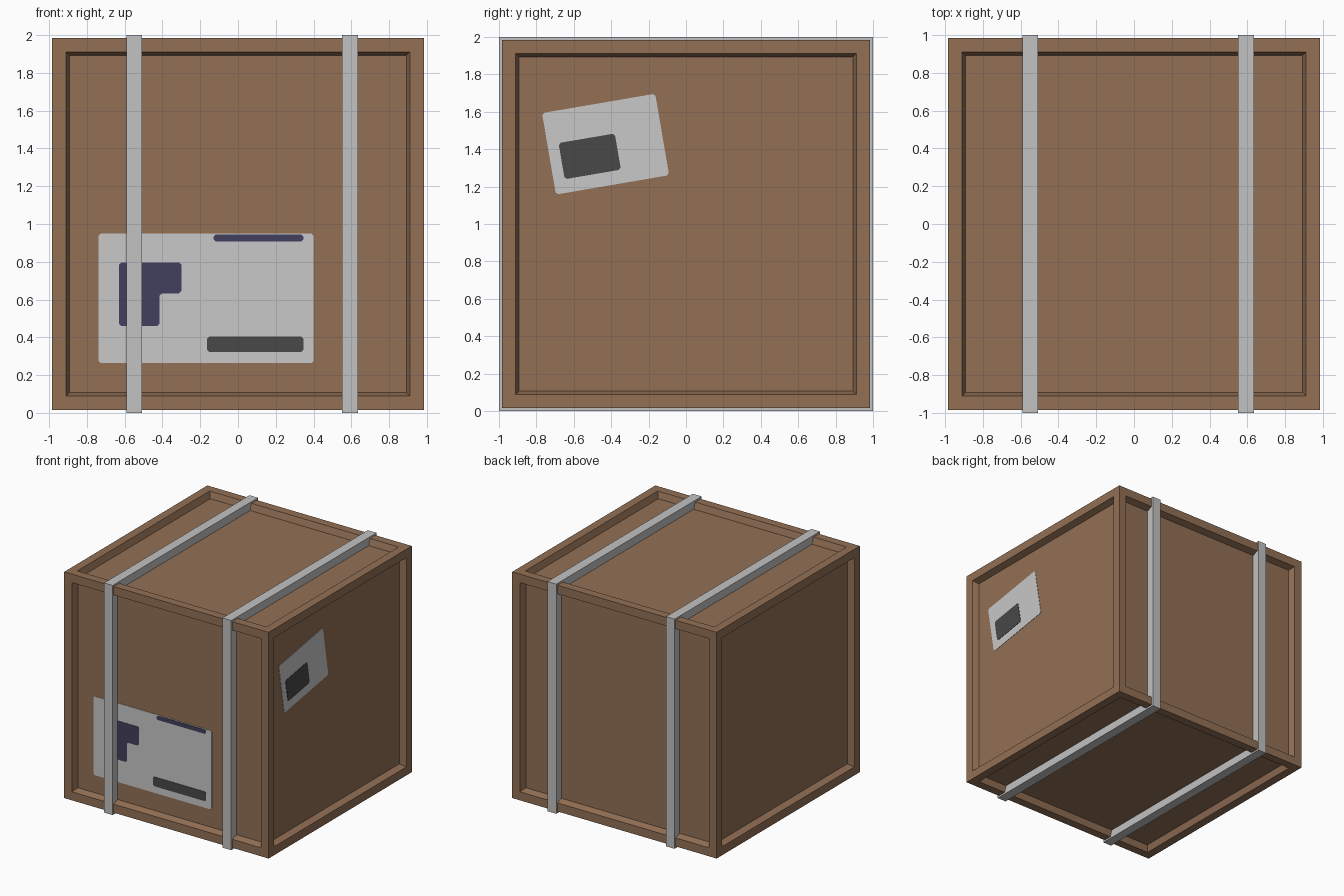
import bpy, bmesh, math
from mathutils import Vector, Matrix

if "Cube" in bpy.data.objects:
    bpy.data.objects.remove(bpy.data.objects["Cube"])


def material(name, rgb):
    m = bpy.data.materials.new(name)
    m.diffuse_color = (*rgb, 1)
    m.use_nodes = True
    m.node_tree.nodes["Principled BSDF"].inputs["Base Color"].default_value = m.diffuse_color
    return m


WOOD = material("brown wood", (0.29, 0.16, 0.09))
STRAP = material("grey strap", (0.54, 0.54, 0.54))
PAPER = material("pale label", (0.58, 0.58, 0.58))
INK = material("dark print", (0.065, 0.065, 0.065))
BLUE = material("navy print", (0.054, 0.051, 0.114))

HALF, PANEL = 0.985, 0.93     # frame surface and recessed panel surface


def finish(bm, name, mat):
    bmesh.ops.recalc_face_normals(bm, faces=bm.faces)
    mesh = bpy.data.meshes.new(name)
    bm.to_mesh(mesh)
    bm.free()
    mesh.materials.append(mat)
    ob = bpy.data.objects.new(name, mesh)
    bpy.context.collection.objects.link(ob)
    return ob


# Crate body: cube with a recessed, bevelled panel on every side
bm = bmesh.new()
bmesh.ops.create_cube(bm, size=2 * HALF, matrix=Matrix.Translation((0, 0, 1)))
sides = bm.faces[:]
bmesh.ops.inset_individual(bm, faces=sides, thickness=0.105)
bmesh.ops.inset_individual(bm, faces=sides, thickness=0.027, depth=PANEL - HALF)
finish(bm, "crate_body", WOOD)


# Straps: square rings around the crate, reaching down to the panels
def strap(name, x0, x1):
    bm = bmesh.new()
    corners = [(-1, -1), (1, -1), (1, 1), (-1, 1)]
    ring = [[bm.verts.new((x, r * a, 1 + r * b)) for a, b in corners]
            for x, r in ((x0, 1), (x1, 1), (x1, PANEL), (x0, PANEL))]
    for k in range(4):
        a, b = ring[k], ring[(k + 1) % 4]
        for i in range(4):
            j = (i + 1) % 4
            bm.faces.new((a[i], a[j], b[j], b[i]))
    finish(bm, name, STRAP)


strap("left_strap", -0.59, -0.508)
strap("right_strap", 0.55, 0.635)


# Label plates: thin prisms with clipped corners lying on a panel
def clip(points, c=0.012):
    out = []
    for i, p in enumerate(points):
        p = Vector(p)
        for q in (points[i - 1], points[(i + 1) % len(points)]):
            out.append(p + (Vector(q) - p).normalized() * c)
    return out


def rect(u0, u1, v0, v1):
    return [(u0, v0), (u1, v0), (u1, v1), (u0, v1)]


def front(u, v, d):
    return (u, -d, v)


def right(u, v, d):
    # tilted label frame on the right side
    a = math.radians(9.7)
    return (d, -0.43 + u * math.cos(a) - v * math.sin(a),
            1.427 + u * math.sin(a) + v * math.cos(a))


def plate(name, points, place, thick, mat):
    bm = bmesh.new()
    pts = clip(points)
    lo, hi = [[bm.verts.new(place(p.x, p.y, d)) for p in pts]
              for d in (PANEL, PANEL + thick)]
    bm.faces.new(lo)
    bm.faces.new(hi)
    for i in range(len(pts)):
        bm.faces.new((lo[i - 1], lo[i], hi[i], hi[i - 1]))
    finish(bm, name, mat)


# Front label and its printed blocks
plate("front_label", rect(-0.738, 0.4, 0.263, 0.95), front, 0.003, PAPER)
plate("front_label_corner_block",
      [(-0.63, 0.46), (-0.415, 0.46), (-0.415, 0.633), (-0.3, 0.633),
       (-0.3, 0.797), (-0.63, 0.797)], front, 0.006, BLUE)
plate("front_label_top_bar", rect(-0.13, 0.347, 0.908, 0.944), front, 0.006, BLUE)
plate("front_label_bottom_bar", rect(-0.165, 0.347, 0.322, 0.404), front, 0.006, INK)

# Tilted side label
plate("side_label", rect(-0.307, 0.307, -0.221, 0.221), right, 0.003, PAPER)
plate("side_label_block", rect(-0.247, 0.058, -0.148, 0.048), right, 0.006, INK)
